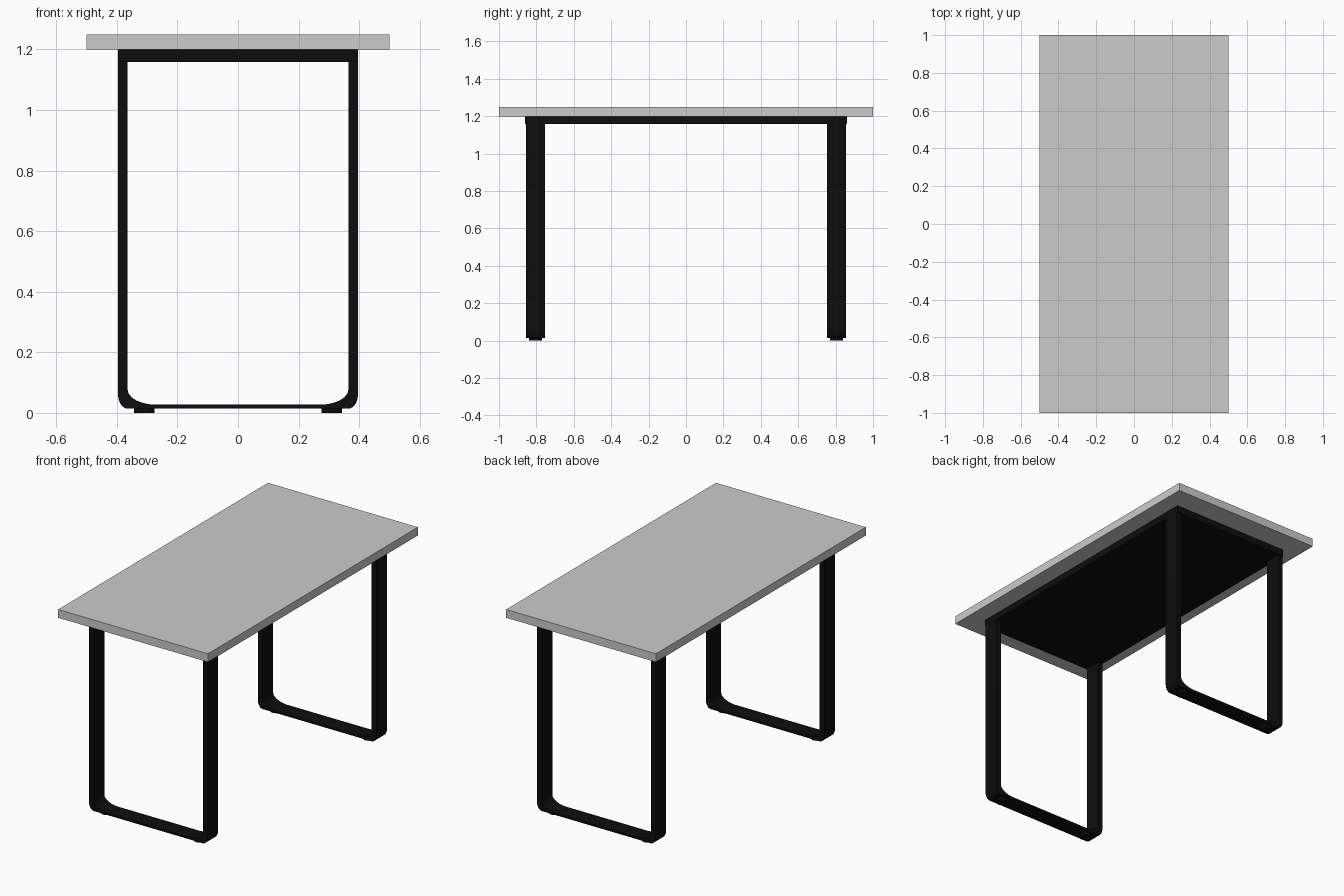
import bpy, bmesh
from math import sin, cos, pi

if "Cube" in bpy.data.objects:
    bpy.data.objects.remove(bpy.data.objects["Cube"])

black = bpy.data.materials.new("black_metal")
black.diffuse_color = (0.004, 0.004, 0.004, 1)
black.use_nodes = True
black.node_tree.nodes["Principled BSDF"].inputs["Base Color"].default_value = black.diffuse_color


def box(name, size, center, mat=None):
    bpy.ops.mesh.primitive_cube_add(size=1, location=center)
    ob = bpy.context.object
    ob.name = name
    ob.scale = size
    bpy.ops.object.transform_apply(location=False, rotation=False, scale=True)
    if mat:
        ob.data.materials.append(mat)
    return ob


def half_profile(x, z_bottom, rx, rz, z_top, steps=12):
    """Right half of a U: flat bottom, elliptical corner, straight leg."""
    pts = [(x - rx + rx * sin(a), z_bottom + rz - rz * cos(a))
           for a in (pi / 2 * i / steps for i in range(steps + 1))]
    return pts + [(x, z_top)]


def leg_frame(name, y, width, mat):
    outer = half_profile(0.396, 0.014, 0.032, 0.048, 1.16)
    inner = half_profile(0.364, 0.027, 0.095, 0.05, 1.16)

    def full(half):
        return [(-x, z) for x, z in reversed(half)] + half

    rows = list(zip(full(outer), full(inner)))
    bm = bmesh.new()
    # four-cornered cross-sections along the U, bridged with quads
    rings = [[bm.verts.new((p[0], y + s * width / 2, p[1]))
              for p, s in ((o, -1), (o, 1), (i, 1), (i, -1))] for o, i in rows]
    for a, b in zip(rings, rings[1:]):
        for k in range(4):
            n = (k + 1) % 4
            bm.faces.new((a[k], a[n], b[n], b[k]))
    bm.faces.new(rings[0])
    bm.faces.new(rings[-1])
    bmesh.ops.recalc_face_normals(bm, faces=bm.faces)
    me = bpy.data.meshes.new(name)
    bm.to_mesh(me)
    bm.free()
    ob = bpy.data.objects.new(name, me)
    bpy.context.collection.objects.link(ob)
    me.materials.append(mat)
    bpy.ops.object.select_all(action='DESELECT')
    ob.select_set(True)
    bpy.context.view_layer.objects.active = ob
    bpy.ops.object.shade_smooth_by_angle()


# table top and the support panel beneath it
box("table_top", (1.0, 2.0, 0.05), (0, 0, 1.224))
box("support_panel", (0.792, 1.72, 0.041), (0, 0, 1.1785), black)

# leg frames with round foot pads
for side, y in (("front", -0.805), ("back", 0.805)):
    leg_frame(side + "_leg_frame", y, 0.1, black)
    for hand, x in (("left", -0.31), ("right", 0.31)):
        bpy.ops.mesh.primitive_cylinder_add(vertices=32, radius=0.034, depth=0.016,
                                            location=(x, y, 0.008))
        foot = bpy.context.object
        foot.name = f"{side}_{hand}_foot_pad"
        foot.data.materials.append(black)
        bpy.ops.object.shade_smooth_by_angle()
